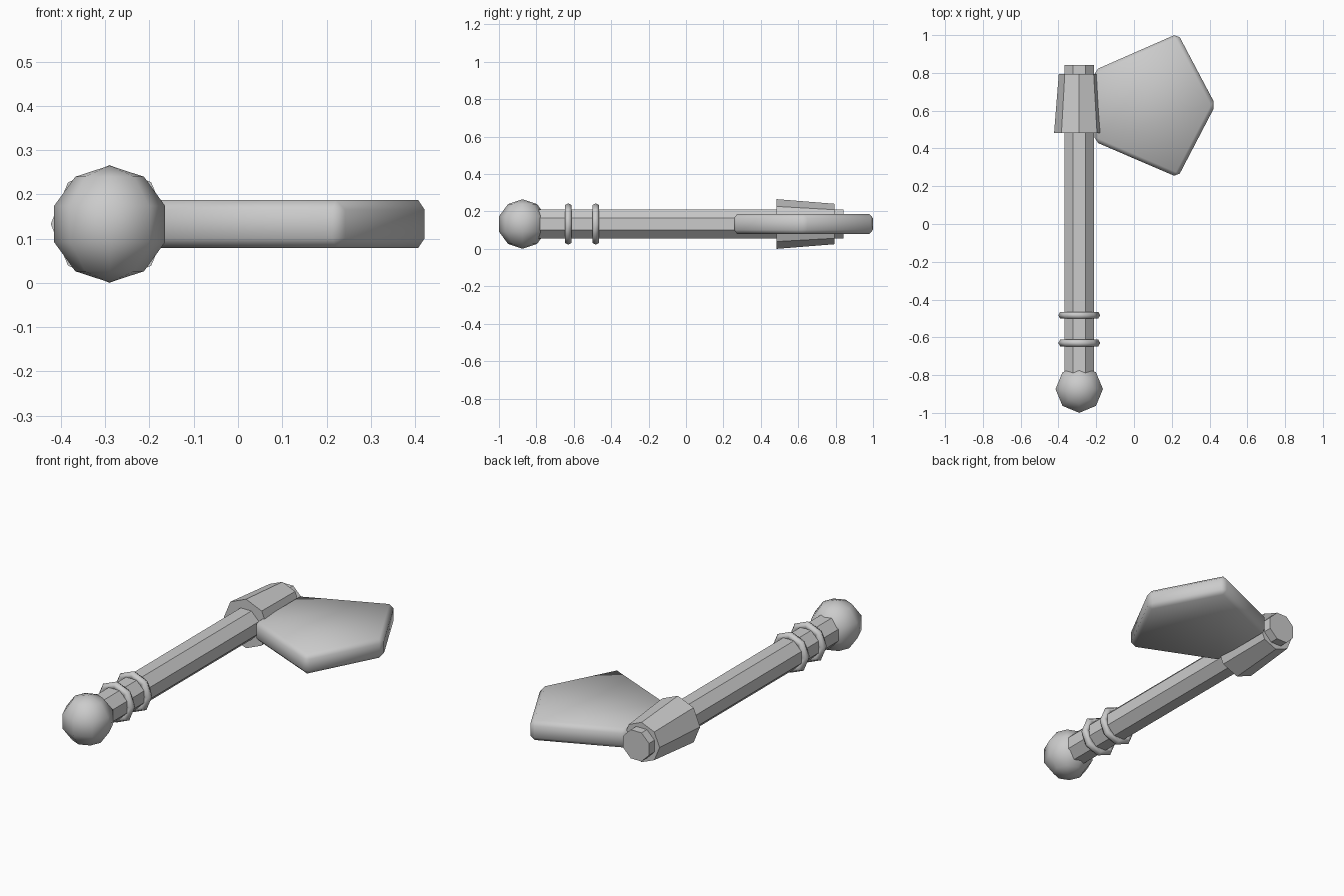
import bpy, bmesh, math

if "Cube" in bpy.data.objects:
    bpy.data.objects.remove(bpy.data.objects["Cube"])

AX, AZ = -0.29, 0.133   # handle axis
N = 8                   # sides of every turned part

steel = bpy.data.materials.new("light_grey")
steel.diffuse_color = (0.6, 0.6, 0.6, 1)
steel.use_nodes = True
steel.node_tree.nodes["Principled BSDF"].inputs["Base Color"].default_value = steel.diffuse_color


def finish(name, bm, smooth):
    bmesh.ops.recalc_face_normals(bm, faces=bm.faces)
    mesh = bpy.data.meshes.new(name)
    for f in bm.faces:
        f.smooth = smooth
    bm.to_mesh(mesh)
    bm.free()
    mesh.materials.append(steel)
    ob = bpy.data.objects.new(name, mesh)
    bpy.context.collection.objects.link(ob)
    return ob


def turned(name, profile, turn=0.0, loop=False, smooth=False):
    """Sweep (radius, y) points around the handle axis; cap it or close the loop."""
    bm = bmesh.new()
    rows = []
    for r, y in profile:
        angles = [turn + 2 * math.pi * i / N for i in range(N)]
        rows.append([bm.verts.new((AX + r * math.cos(a), y, AZ + r * math.sin(a)))
                     for a in angles])
    pairs = list(zip(rows, rows[1:]))
    if loop:
        pairs.append((rows[-1], rows[0]))
    else:
        bm.faces.new(rows[0])
        bm.faces.new(rows[-1])
    for a, b in pairs:
        for i in range(N):
            j = (i + 1) % N
            bm.faces.new((a[i], a[j], b[j], b[i]))
    return finish(name, bm, smooth)


# Octagonal handle and the tapered socket that holds the blade
turned("handle", [(0.084, -0.86), (0.084, 0.842)], turn=math.pi / N)
turned("blade_socket", [(0.133, 0.483), (0.108, 0.795)])

# Two grip rings
for k, y in enumerate((-0.63, -0.483)):
    section = [(0.09 + 0.021 * math.cos(t), y + 0.021 * math.sin(t))
               for t in (i * math.pi / 3 for i in range(6))]
    turned(f"grip_ring_{k + 1}", section, loop=True, smooth=True)

# Round pommel
bm = bmesh.new()
bmesh.ops.create_uvsphere(bm, u_segments=8, v_segments=5, radius=0.132)
bmesh.ops.translate(bm, verts=bm.verts, vec=(AX, -0.874, AZ))
finish("pommel", bm, True)

# Five-sided blade with chamfered edges
bm = bmesh.new()
outline = [(-0.21, 0.814), (0.232, 1.008), (0.432, 0.63), (0.232, 0.247), (-0.21, 0.437)]
face = bm.faces.new([bm.verts.new((x, y, AZ - 0.054)) for x, y in outline])
top = bmesh.ops.extrude_face_region(bm, geom=[face])["geom"]
bmesh.ops.translate(bm, verts=[v for v in top if isinstance(v, bmesh.types.BMVert)],
                    vec=(0, 0, 0.108))
bmesh.ops.recalc_face_normals(bm, faces=bm.faces)
bmesh.ops.bevel(bm, geom=bm.edges[:], offset=0.022, segments=1, profile=0.5,
                affect='EDGES')
finish("blade", bm, True)
